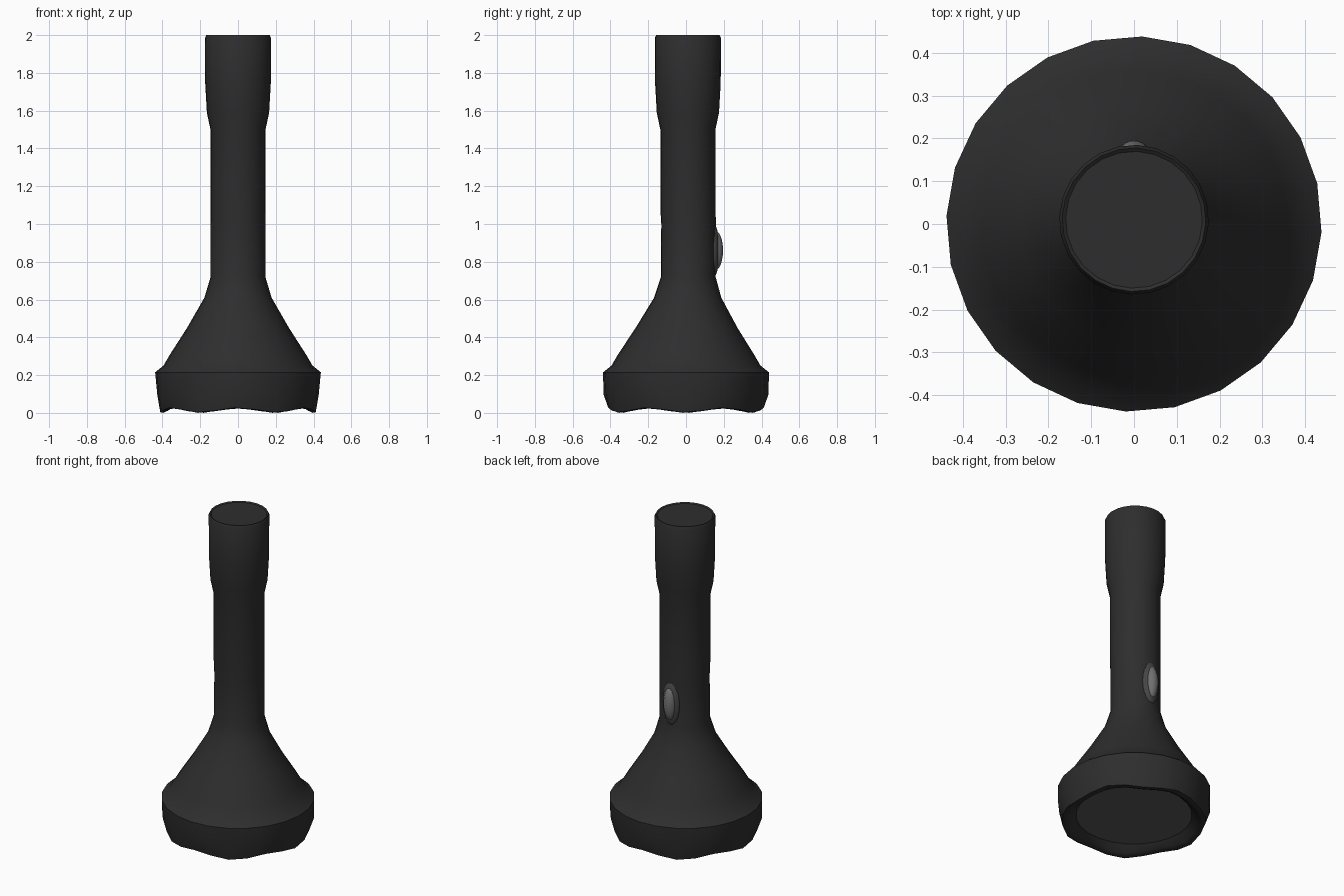
import bpy, bmesh, math

if "Cube" in bpy.data.objects:
    bpy.data.objects.remove(bpy.data.objects["Cube"])


def material(name, v):
    m = bpy.data.materials.new(name)
    m.diffuse_color = (v, v, v, 1)
    m.use_nodes = True
    m.node_tree.nodes["Principled BSDF"].inputs["Base Color"].default_value = m.diffuse_color
    return m


BLACK = material("black_rubber", 0.027)
LENS = material("lens_grey", 0.1)
BEZEL = material("bezel_grey", 0.06)
BUTTON = material("button_grey", 0.16)


def finish(ob, name, mat, angle=35):
    ob.name = name
    ob.data.materials.append(mat)
    bpy.ops.object.select_all(action='DESELECT')
    ob.select_set(True)
    bpy.context.view_layer.objects.active = ob
    bpy.ops.object.shade_smooth_by_angle(angle=math.radians(angle))


# Body: lathe rows of (radius, height, y offset, rim lift, radius wave)
PROFILE = [
    (0.325, 0.06, 0, 0, 0), (0.345, 0.045, 0, 0, 0),
    (0.37, 0.012, 0, 0.02, 0), (0.395, 0, 0, 0.025, 0),
    (0.412, 0.003, 0, 0.025, 0), (0.428, 0.10, 0, 0, 0.01),
    (0.439, 0.215, 0, 0, 0), (0.395, 0.25, 0, 0, 0),
    (0.36, 0.31, 0, 0, 0), (0.27, 0.45, 0.003, 0, 0),
    (0.178, 0.61, 0.009, 0, 0), (0.145, 0.72, 0.012, 0, 0),
    (0.145, 1.0, 0.014, 0, 0), (0.146, 1.08, 0.01, 0, 0),
    (0.146, 1.5, 0.01, 0, 0), (0.165, 1.59, 0.01, 0, 0),
    (0.174, 1.75, 0.01, 0, 0), (0.175, 1.985, 0.01, 0, 0),
    (0.168, 2.0, 0.01, 0, 0), (0.16, 1.994, 0.01, 0, 0),
]
SEG = 24
bm = bmesh.new()
rings = []
for r, z, dy, lift, wave in PROFILE:
    ring = []
    for i in range(SEG):
        a = 2 * math.pi * i / SEG - math.radians(2.5)
        w = (1 - math.cos(6 * a)) / 2      # six scallops around the rim
        rr = r + wave * w
        ring.append(bm.verts.new((rr * math.cos(a), rr * math.sin(a) + dy, z + lift * w)))
    rings.append(ring)
for lo, hi in zip(rings, rings[1:]):
    for i in range(SEG):
        j = (i + 1) % SEG
        bm.faces.new((lo[i], lo[j], hi[j], hi[i]))
bm.faces.new(rings[-1])
mesh = bpy.data.meshes.new("torch_body")
bm.normal_update()
bm.to_mesh(mesh)
bm.free()
body = bpy.data.objects.new("torch_body", mesh)
bpy.context.collection.objects.link(body)
finish(body, "torch_body", BLACK)

# Lens: disc recessed in the head, facing down
bpy.ops.mesh.primitive_circle_add(vertices=SEG, radius=0.335, fill_type='NGON',
                                  location=(0, 0, 0.054), rotation=(math.pi, 0, 0))
finish(bpy.context.object, "lens", LENS)


# Switch: oval bezel with a raised button, on the back of the handle
def oval(name, y, scale, mat):
    bpy.ops.mesh.primitive_uv_sphere_add(segments=24, ring_count=12, location=(0, y, 0.86))
    ob = bpy.context.object
    ob.scale = scale
    bpy.ops.object.transform_apply(location=False, rotation=False, scale=True)
    finish(ob, name, mat, 60)


oval("switch_bezel", 0.141, (0.058, 0.037, 0.145), BEZEL)
oval("switch_button", 0.155, (0.04, 0.041, 0.105), BUTTON)
